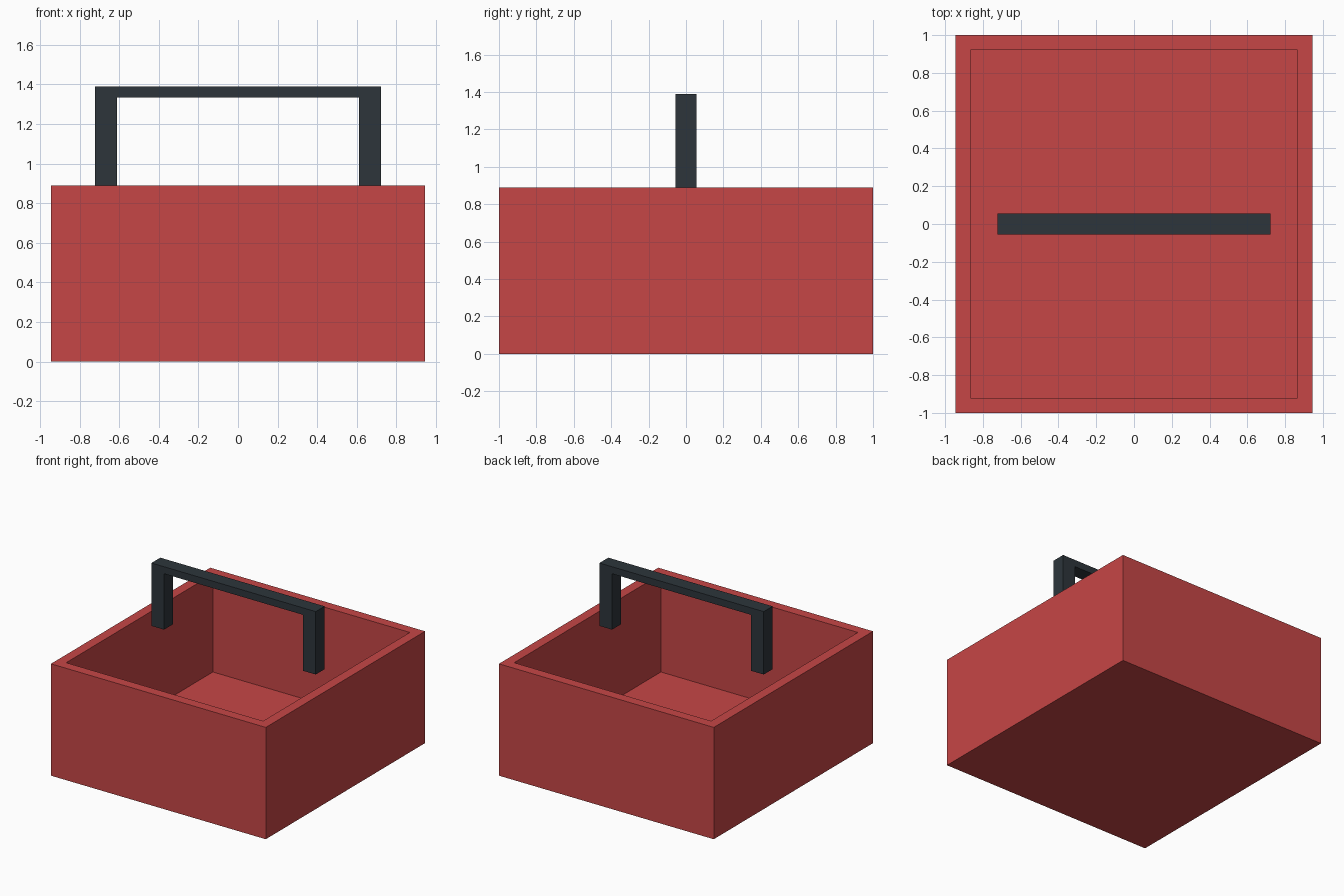
import bpy
import bmesh
from mathutils import Matrix, Vector

cube = bpy.data.objects.get("Cube")
if cube:
    bpy.data.objects.remove(cube, do_unlink=True)

UNIT = 1 / 18                      # module: the box is 36 units deep
WIDTH, DEPTH, HEIGHT = 34 * UNIT, 36 * UNIT, 16 * UNIT
WALL = 2 * UNIT
HANDLE_HALF, HANDLE_TOP = 13 * UNIT, 25 * UNIT


def srgb(*channels):
    """Convert 8-bit sRGB channels to a linear RGBA colour."""
    linear = [((c / 255 + 0.055) / 1.055) ** 2.4 for c in channels]
    return (*linear, 1)


def make_material(name, colour):
    mat = bpy.data.materials.new(name)
    mat.use_nodes = True
    mat.diffuse_color = colour
    mat.node_tree.nodes["Principled BSDF"].inputs["Base Color"].default_value = colour
    return mat


def make_object(name, bm, mat):
    bmesh.ops.recalc_face_normals(bm, faces=bm.faces)
    mesh = bpy.data.meshes.new(name)
    bm.to_mesh(mesh)
    bm.free()
    mesh.materials.append(mat)
    obj = bpy.data.objects.new(name, mesh)
    bpy.context.collection.objects.link(obj)
    return obj


red = make_material("red", srgb(198, 70, 70))
charcoal = make_material("charcoal", srgb(45, 53, 59))

# Open box: inset the top face for the rim, then sink it down to the floor
bm = bmesh.new()
bmesh.ops.create_cube(bm, size=1, matrix=Matrix.Translation((0, 0, HEIGHT / 2))
                      @ Matrix.Diagonal((WIDTH, DEPTH, HEIGHT, 1)))
top = max(bm.faces, key=lambda f: f.calc_center_median().z)
bmesh.ops.inset_region(bm, faces=[top], thickness=WALL)
cavity = bmesh.ops.extrude_face_region(bm, geom=[top])
bmesh.ops.delete(bm, geom=[top], context="FACES_ONLY")
floor_verts = [g for g in cavity["geom"] if isinstance(g, bmesh.types.BMVert)]
bmesh.ops.translate(bm, verts=floor_verts, vec=(0, 0, WALL - HEIGHT))
make_object("basket_box", bm, red)

# Carrying handle: a mirrored arch outline, extruded front to back
inner = HANDLE_HALF - WALL
half = [(inner, HANDLE_TOP - UNIT), (inner, HEIGHT),
        (HANDLE_HALF, HEIGHT), (HANDLE_HALF, HANDLE_TOP)]
outline = half + [(-x, z) for x, z in reversed(half)]
bm = bmesh.new()
arch = bm.faces.new([bm.verts.new((x, -WALL / 2, z)) for x, z in outline])
back = bmesh.ops.extrude_face_region(bm, geom=[arch], use_keep_orig=True)
back_verts = [g for g in back["geom"] if isinstance(g, bmesh.types.BMVert)]
bmesh.ops.translate(bm, verts=back_verts, vec=Vector((0, WALL, 0)))
make_object("handle", bm, charcoal)
